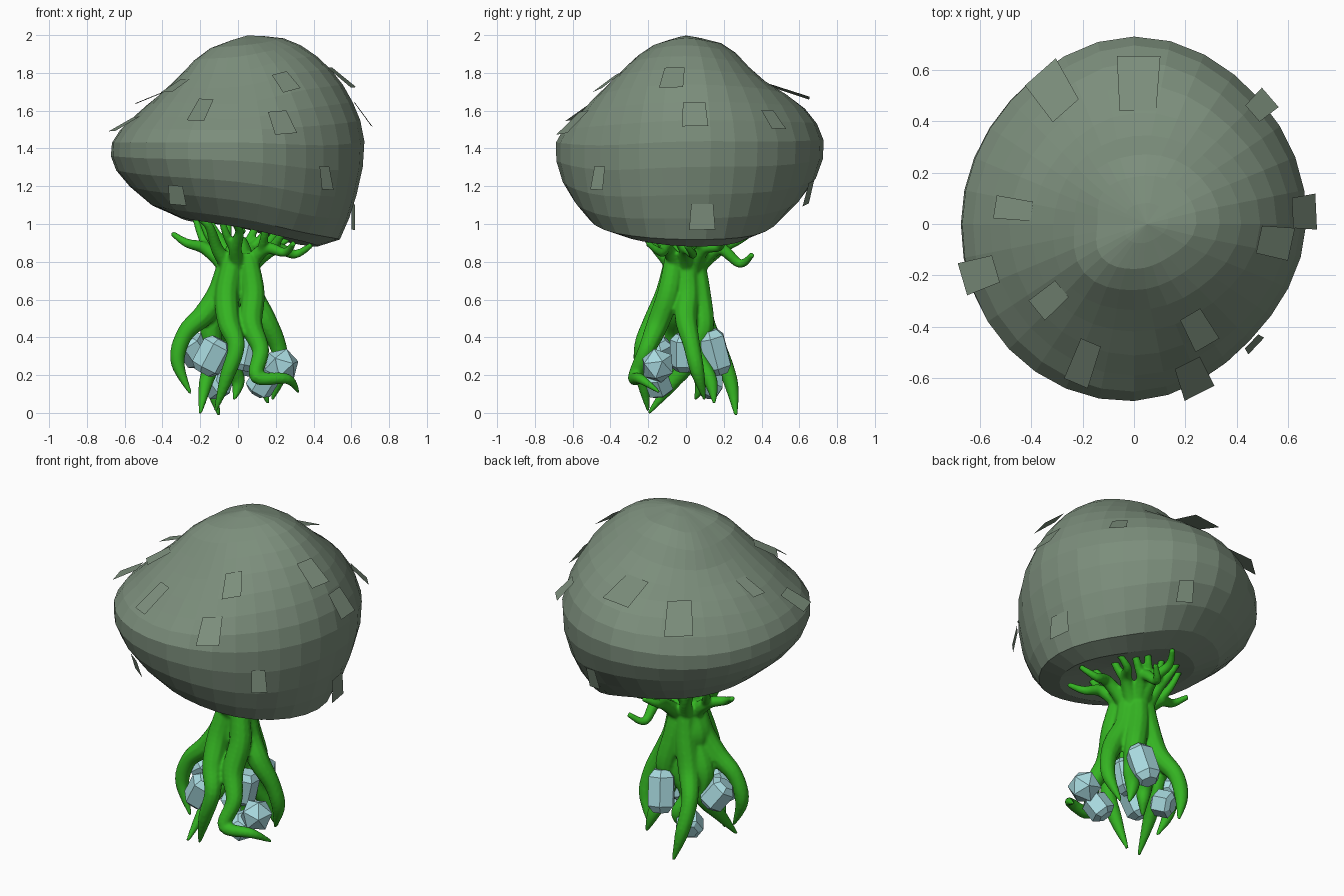
import bpy, bmesh, math
from mathutils import Vector, Matrix

if "Cube" in bpy.data.objects:
    bpy.data.objects.remove(bpy.data.objects["Cube"])

def material(name, col):
    m = bpy.data.materials.new(name)
    m.diffuse_color = (*col, 1)
    m.use_nodes = True
    m.node_tree.nodes["Principled BSDF"].inputs["Base Color"].default_value = m.diffuse_color
    return m

GREY = material("grey_green_canopy", (0.20, 0.27, 0.20))
GREEN = material("bright_green_wood", (0.035, 0.46, 0.016))
BLUE = material("pale_blue_crystal", (0.40, 0.71, 0.75))

def finish(name, bm, mat):
    bmesh.ops.recalc_face_normals(bm, faces=bm.faces)
    me = bpy.data.meshes.new(name)
    bm.to_mesh(me)
    bm.free()
    me.materials.append(mat)
    ob = bpy.data.objects.new(name, me)
    bpy.context.collection.objects.link(ob)
    return ob

def spline(a, b, c, d, t):
    return 0.5 * (2 * b + (c - a) * t + (2 * a - 5 * b + 4 * c - d) * t * t + (3 * b - a - 3 * c + d) * t ** 3)

def along(pts, u):
    """Point on an open smooth curve, u from 0 to len - 1."""
    n = len(pts)
    i = min(int(u), n - 2)
    g = lambda k: pts[max(0, min(n - 1, k))]
    return spline(g(i - 1), g(i), g(i + 1), g(i + 2), u - i)

# Canopy: (radius, height) profiles every 45 degrees, starting at +x
PROFILES = [
    [(.27, 1.975), (.46, 1.85), (.60, 1.66), (.67, 1.42), (.61, 1.10), (.47, .88)],
    [(.25, 1.95), (.42, 1.82), (.59, 1.65), (.69, 1.42), (.62, 1.12), (.43, .90)],
    [(.21, 1.94), (.39, 1.76), (.62, 1.62), (.73, 1.43), (.66, 1.20), (.40, .99)],
    [(.20, 1.91), (.36, 1.72), (.55, 1.60), (.68, 1.40), (.62, 1.22), (.38, 1.02)],
    [(.17, 1.91), (.36, 1.73), (.55, 1.57), (.67, 1.42), (.62, 1.25), (.36, 1.05)],
    [(.21, 1.92), (.39, 1.75), (.56, 1.58), (.69, 1.42), (.62, 1.22), (.38, 1.03)],
    [(.20, 1.93), (.38, 1.76), (.58, 1.57), (.69, 1.42), (.63, 1.18), (.42, .99)],
    [(.21, 1.95), (.40, 1.83), (.56, 1.63), (.64, 1.40), (.60, 1.10), (.45, .92)],
]
TOP, BOTTOM = Vector((.05, 0, 1.998)), Vector((.02, 0, 1.03))

def canopy_point(deg, u):
    """Surface point: u = 0 at the top pole, 7 at the bottom pole."""
    s = (deg % 360) / 45
    i, f = int(s), s - int(s)
    a = math.radians(deg)
    rings = []
    for k in range(6):
        r, z = spline(*[Vector(PROFILES[(i + j) % 8][k]) for j in (-1, 0, 1, 2)], f)
        rings.append(Vector((r * math.cos(a), r * math.sin(a), z)))
    return along([TOP] + rings + [BOTTOM], u)

SEG, RINGS = 32, 16
bm = bmesh.new()
top, bot = bm.verts.new(TOP), bm.verts.new(BOTTOM)
grid = [[bm.verts.new(canopy_point(360 * s / SEG, 7 * r / RINGS)) for s in range(SEG)] for r in range(1, RINGS)]
for s in range(SEG):
    n = (s + 1) % SEG
    bm.faces.new((top, grid[0][s], grid[0][n]))
    bm.faces.new((bot, grid[-1][n], grid[-1][s]))
    for a, b in zip(grid, grid[1:]):
        bm.faces.new((a[s], b[s], b[n], a[n]))
finish("canopy", bm, GREY)

# Flat leaf plates lifting off the canopy: (azimuth, profile position, width, length)
LEAVES = [(173, 2.5, .09, .15), (222, 2.2, .1, .14), (250, 2.9, .1, .2), (198, 3.4, .13, .15),
          (302, 2.4, .11, .16), (291, 3.4, .13, .17), (353, 2.5, .13, .16), (4, 3.4, .14, .15),
          (43, 3.5, .1, .13), (88, 2.6, .17, .22), (121, 3.1, .16, .22), (238, 5.2, .11, .1),
          (315, 4.5, .09, .12), (8, 5.2, .14, .13), (75, 5.0, .1, .12)]
bm = bmesh.new()
for deg, u, w, l in LEAVES:
    p = canopy_point(deg, u)
    down = (canopy_point(deg, u + .1) - canopy_point(deg, u - .1)).normalized()
    side = (canopy_point(deg + 3, u) - canopy_point(deg - 3, u)).normalized()
    out = side.cross(down)
    if out.dot(Vector((p.x, p.y, p.z - 1.4))) < 0:
        out = -out
    corners = [(-.42, -.5, .004), (.42, -.5, .004), (.5, .5, .045), (-.5, .5, .045)]
    bm.faces.new([bm.verts.new(p + side * w * x + down * l * y + out * h) for x, y, h in corners])
finish("leaf_plates", bm, GREY)

# Tapered tubes for trunk, roots and branches
def tube(bm, pts, radii, sides=10, steps=6):
    pts = [Vector(p) for p in pts]
    n = (len(pts) - 1) * steps
    us = [k / steps for k in range(n + 1)]
    path = [along(pts, u) for u in us]
    x = Vector((1, 0, 0))
    rings = []
    for k, p in enumerate(path):
        t = (path[min(k + 1, n)] - path[max(k - 1, 0)]).normalized()
        x = (x - t * x.dot(t)).normalized()
        y = t.cross(x)
        r = max(.007, along(radii, us[k]))
        rings.append([bm.verts.new(p + (x * math.cos(a) + y * math.sin(a)) * r)
                      for a in (2 * math.pi * j / sides for j in range(sides))])
    for a, b in zip(rings, rings[1:]):
        for j in range(sides):
            bm.faces.new((a[j], a[j - 1], b[j - 1], b[j]))
    bm.faces.new(rings[0])
    bm.faces.new(rings[-1])

wood = bmesh.new()
tube(wood, [(-.02, 0, .50), (-.04, -.01, .62), (-.02, -.01, .74), (0, -.01, .84), (0, 0, .93)], [.04, .11, .10, .08, .04], 14)

ROOTS = [
    [(-.05, -.02, .84), (-.09, -.03, .66), (-.17, -.05, .53), (-.28, -.07, .42), (-.32, -.08, .27), (-.25, -.10, .10)],
    [(-.02, -.06, .84), (-.06, -.10, .64), (-.05, -.17, .48), (-.01, -.23, .35), (-.06, -.23, .19), (-.12, -.20, .01)],
    [(.05, -.06, .84), (.08, -.09, .64), (.07, -.15, .47), (.12, -.21, .33), (.10, -.27, .19), (.26, -.24, .18), (.32, -.14, .11)],
    [(.05, 0, .84), (.07, .01, .64), (.14, 0, .50), (.21, .03, .36), (.23, .06, .22), (.18, .10, .07)],
    [(.01, .05, .82), (.03, .07, .64), (.07, .09, .46), (.07, .06, .32), (.12, .13, .17), (.16, .15, .05)],
    [(-.03, .05, .82), (-.05, .07, .62), (-.09, .10, .46), (-.15, .18, .32), (-.14, .24, .15), (-.1, .265, -.015)],
    [(-.04, 0, .80), (-.07, .01, .62), (-.14, .03, .45), (-.13, .03, .29), (-.17, -.07, .16), (-.2, -.2, -.005)],
    [(.02, 0, .75), (.02, .02, .58), (0, .05, .42), (-.04, .04, .28), (0, .08, .17), (-.02, .05, .07)],
]
for pts in ROOTS:
    tube(wood, pts, [.05, .062, .06, .046, .038, .028][:len(pts) - 1] + [.009])

# Branches fan out into the underside: (azimuth, reach, end height)
BRANCHES = [(0, .39, .89), (35, .34, .93), (68, .38, .84), (85, .37, .97), (125, .26, 1.03),
            (172, .35, .95), (220, .29, 1.04), (265, .30, 1.01), (325, .36, .90)]
for deg, reach, z in BRANCHES:
    a = math.radians(deg)
    at = lambda r, h, da=0: (r * math.cos(a + da), r * math.sin(a + da), h)
    tube(wood, [at(.04, .68), at(.075, .78), at(reach * .5, .87), at(reach * .78, z - .05, .12), at(reach, z)],
         [.04, .042, .034, .024, .015])
    tube(wood, [at(reach * .42, .85), at(reach * .6, .94, -.25), at(reach * .75, 1.05, -.35)], [.028, .022, .016])

# Fuse the wood into one smooth organic body
tree = finish("trunk_roots_branches", wood, GREEN)
rm = tree.modifiers.new("fuse", 'REMESH')
rm.mode, rm.voxel_size, rm.use_smooth_shade = 'VOXEL', .009, True
sm = tree.modifiers.new("soften", 'SMOOTH')
sm.factor, sm.iterations = .5, 3

# Crystals held between the roots: (centre, radius, length or 0 for a gem, tilt)
CRYSTALS = [((.06, .15, .32), .08, .24, (.25, .15, 0)), ((-.14, -.15, .30), .082, .2, (.2, .45, .3)),
            ((-.23, .03, .33), .08, .17, (.3, -.6, 0)), ((.23, -.15, .25), .095, 0, (.3, .2, .4)),
            ((-.11, .12, .15), .075, .12, (1.2, 0, .6)), ((.13, -.15, .16), .075, .14, (.4, .5, .2)),
            ((.05, -.01, .32), .075, .2, (.1, .2, .5))]
for i, (c, r, l, tilt) in enumerate(CRYSTALS):
    bm = bmesh.new()
    if l:
        # faceted prism with bevelled ends
        rings = [[bm.verts.new((q * r * math.cos(j * math.tau / 6), q * r * math.sin(j * math.tau / 6), h * l))
                  for j in range(6)] for q, h in ((.6, -.5), (1, -.34), (1, .34), (.6, .5))]
        for a, b in zip(rings, rings[1:]):
            for j in range(6):
                bm.faces.new((a[j - 1], a[j], b[j], b[j - 1]))
        bm.faces.new(rings[0])
        bm.faces.new(rings[-1])
    else:
        bmesh.ops.create_icosphere(bm, subdivisions=1, radius=r)
    rot = Matrix.Rotation(tilt[2], 4, 'Z') @ Matrix.Rotation(tilt[1], 4, 'Y') @ Matrix.Rotation(tilt[0], 4, 'X')
    bm.transform(Matrix.Translation(c) @ rot)
    finish(f"crystal_{i + 1}", bm, BLUE)
